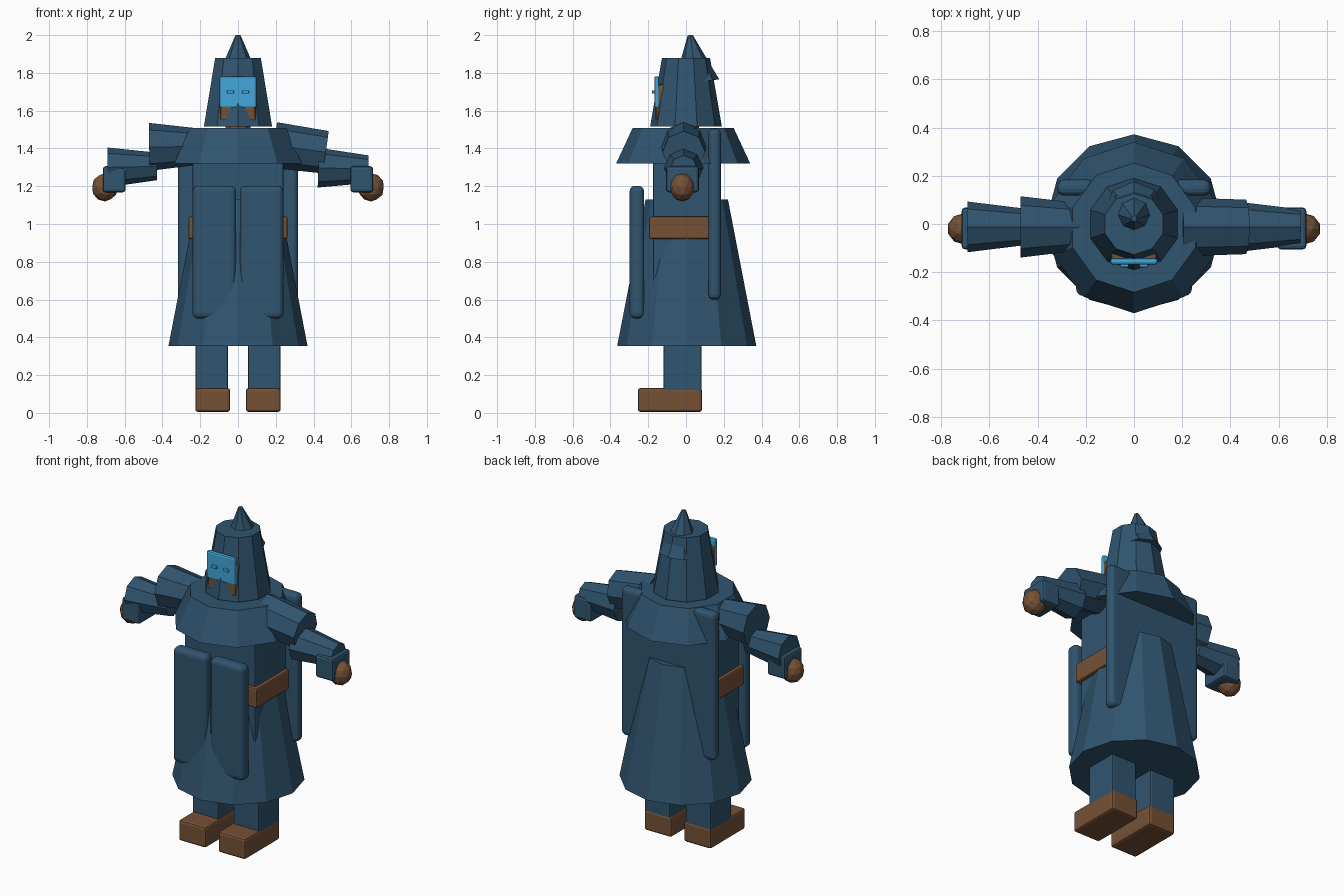
import bpy
from math import pi
from mathutils import Vector

if "Cube" in bpy.data.objects:
    bpy.data.objects.remove(bpy.data.objects["Cube"])


def material(name, color):
    m = bpy.data.materials.new(name)
    m.use_nodes = True
    m.diffuse_color = (*color, 1)
    m.node_tree.nodes["Principled BSDF"].inputs["Base Color"].default_value = (*color, 1)
    return m


cloth = material("slate blue cloth", (0.03, 0.089, 0.16))
leather = material("brown leather", (0.18, 0.083, 0.036))
glow = material("light blue mask", (0.055, 0.39, 0.71))


def finish(name, mat):
    ob = bpy.context.object
    ob.name = name
    ob.data.materials.append(mat)
    return ob


def box(name, x, y, z, mat, bevel=0.0, segments=2):
    """Rounded box from its (min, max) range on each axis."""
    spans = (x, y, z)
    bpy.ops.mesh.primitive_cube_add(size=1, location=[(a + b) / 2 for a, b in spans])
    ob = finish(name, mat)
    ob.scale = [b - a for a, b in spans]
    bpy.ops.object.transform_apply(location=False, rotation=False, scale=True)
    if bevel:
        mod = ob.modifiers.new("rounding", 'BEVEL')
        mod.width = bevel
        mod.segments = segments
    return ob


def cone(name, start, end, r1, r2, sides, mat, spin=0.0):
    """Tapered prism running from start to end."""
    a, b = Vector(start), Vector(end)
    bpy.ops.mesh.primitive_cone_add(vertices=sides, radius1=r1, radius2=r2, depth=(b - a).length)
    ob = finish(name, mat)
    ob.rotation_mode = 'QUATERNION'
    ob.rotation_quaternion = Vector((0, 0, 1)).rotation_difference(b - a)
    ob.location = (a + b) / 2
    return ob


# Robe and body
cone("skirt", (0, 0.004, 0.355), (0, 0.004, 1.13), 0.368, 0.218, 12, cloth)
box("torso", (-0.24, 0.24), (-0.175, 0.14), (0.6, 1.42), cloth, 0.01)
box("belt", (-0.262, 0.262), (-0.195, 0.125), (0.92, 1.04), leather, 0.01)
box("back_cloak", (-0.318, 0.318), (0.118, 0.184), (0.6, 1.505), cloth, 0.027, 3)
cone("shoulder_cape", (0, -0.015, 1.32), (0, -0.015, 1.507), 0.355, 0.268, 10, cloth)

# Hood with a drooping tip, head and mask
cone("hood", (0, 0, 1.515), (0, 0, 1.88), 0.19, 0.127, 10, cloth)
cone("hood_tip", (0, 0.055, 1.75), (0, 0.022, 2.0), 0.122, 0.013, 8, cloth)
cone("neck", (0, 0, 1.42), (0, 0, 1.6), 0.07, 0.07, 10, leather)
box("head", (-0.095, 0.095), (-0.161, 0.08), (1.54, 1.74), leather, 0.015)
box("mask", (-0.098, 0.098), (-0.168, -0.142), (1.615, 1.782), glow, 0.01)

for side, label in ((1, "left"), (-1, "right")):
    def span(a, b):
        return tuple(sorted((side * a, side * b)))

    box(label + "_eye", span(0.022, 0.058), (-0.18, -0.16), (1.69, 1.708), glow, 0.005)
    box(label + "_front_panel", span(0.01, 0.24), (-0.298, -0.222), (0.5, 1.202), cloth, 0.028, 3)

    # Legs and shoes
    box(label + "_leg", span(0.052, 0.225), (-0.12, 0.082), (0.1, 0.6), cloth, 0.008)
    box(label + "_shoe", span(0.042, 0.226), (-0.255, 0.085), (0.005, 0.132), leather, 0.014)

    # Cuff and hand
    box(label + "_cuff", span(0.595, 0.715), (-0.105, 0.068), (1.168, 1.306), cloth, 0.014)
    bpy.ops.mesh.primitive_ico_sphere_add(subdivisions=2, radius=1, location=(side * 0.705, -0.02, 1.194))
    hand = finish(label + "_hand", leather)
    hand.scale = (0.07, 0.065, 0.075)

# Sleeves: both taper toward +x, flaring outward on the right and inward on the left
Y = -0.012
cone("right_upper_sleeve", (-0.47, Y, 1.408), (-0.2, Y, 1.41), 0.127, 0.095, 8, cloth)
cone("right_lower_sleeve", (-0.69, Y, 1.3), (-0.43, Y, 1.305), 0.105, 0.073, 8, cloth)
cone("left_upper_sleeve", (0.19, Y, 1.418), (0.465, Y, 1.38), 0.122, 0.113, 8, cloth)
cone("left_lower_sleeve", (0.425, Y, 1.298), (0.69, Y, 1.29), 0.105, 0.073, 8, cloth)
